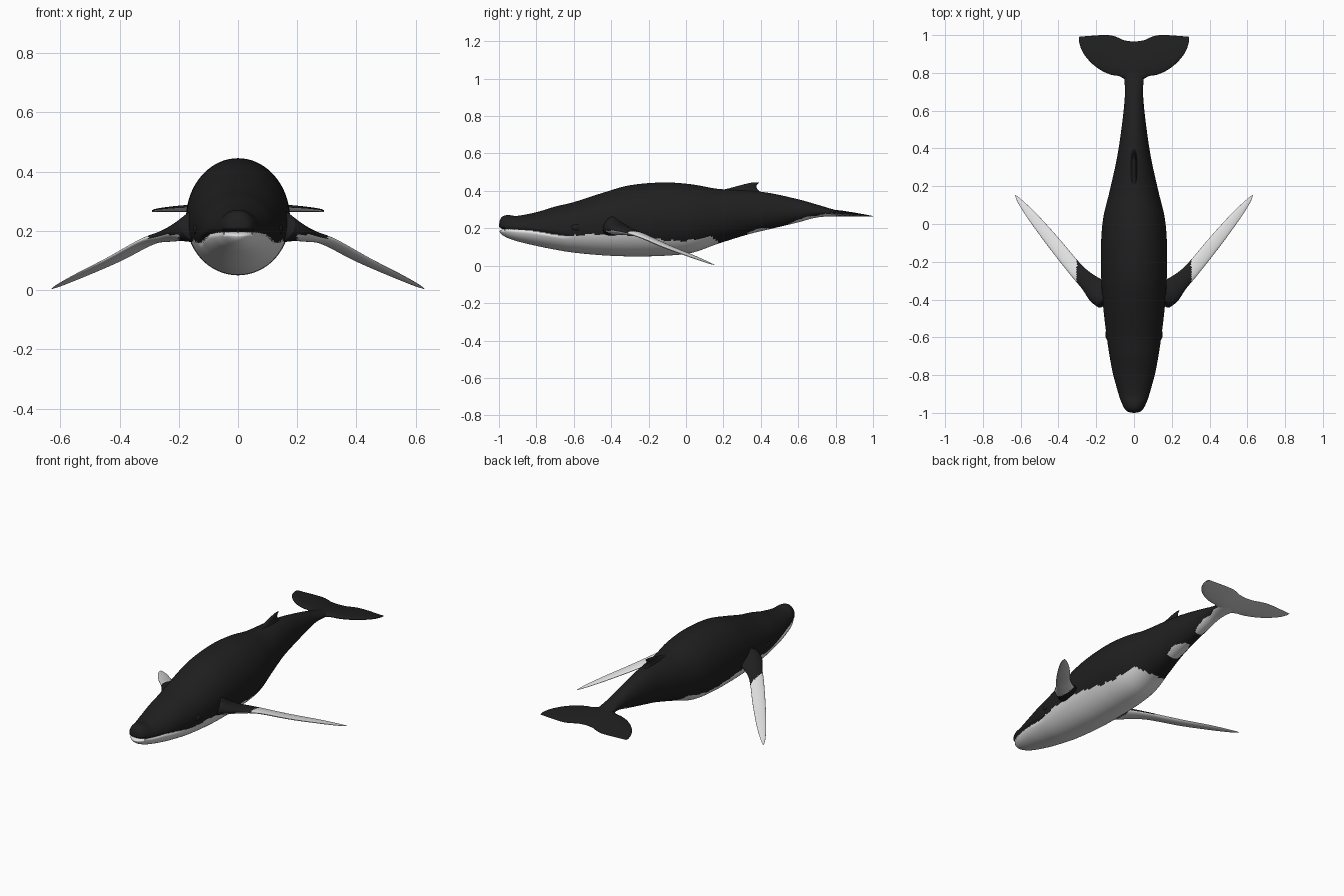
import bpy, bmesh, math
from mathutils import Vector

if "Cube" in bpy.data.objects:
    bpy.data.objects.remove(bpy.data.objects["Cube"])


def material(name, v):
    m = bpy.data.materials.new(name)
    m.diffuse_color = (v, v, v, 1)
    m.use_nodes = True
    m.node_tree.nodes["Principled BSDF"].inputs["Base Color"].default_value = m.diffuse_color
    return m


BLACK = material("charcoal skin", 0.014)
WHITE = material("white skin", 0.75)


def smooth(stations, n):
    """Catmull-Rom through the stations, n steps per span."""
    p = [Vector(s) for s in stations]
    p = [2 * p[0] - p[1]] + p + [2 * p[-1] - p[-2]]
    out = []
    for i in range(1, len(p) - 2):
        a, b, c, d = p[i - 1:i + 3]
        for k in range(n):
            t = k / n
            out.append(0.5 * (2 * b + (c - a) * t + (2 * a - 5 * b + 4 * c - d) * t * t
                              + (3 * b - a - 3 * c + d) * t ** 3))
    return out + [p[-2]]


def lerp_table(table, x):
    for (x0, v0), (x1, v1) in zip(table, table[1:]):
        if x0 <= x <= x1:
            return v0 + (v1 - v0) * (x - x0) / (x1 - x0)
    return 0


def loft(name, rings, is_white=lambda c, n: False, mirror=False):
    bm = bmesh.new()
    vs = [[bm.verts.new(p) for p in r] for r in rings]
    n = len(rings[0])
    for a, b in zip(vs, vs[1:]):
        for i in range(n):
            j = (i + 1) % n
            bm.faces.new((a[i], a[j], b[j], b[i]))
    bm.faces.new(vs[0][::-1])
    bm.faces.new(vs[-1])
    bmesh.ops.recalc_face_normals(bm, faces=bm.faces)
    for f in bm.faces:
        f.smooth = True
        f.material_index = int(is_white(f.calc_center_median(), f.normal))
    me = bpy.data.meshes.new(name)
    bm.to_mesh(me)
    bm.free()
    me.materials.append(BLACK)
    me.materials.append(WHITE)
    ob = bpy.data.objects.new(name, me)
    bpy.context.collection.objects.link(ob)
    if mirror:
        ob.modifiers.new("mirror", 'MIRROR')
    return ob


def circle(n):
    return [(math.cos(2 * math.pi * i / n), math.sin(2 * math.pi * i / n)) for i in range(n)]


# Body: y, top z, bottom z, half width
BODY = [(-1, .212, .195, .006), (-.995, .243, .178, .03), (-.98, .264, .163, .048),
        (-.95, .271, .147, .064), (-.9, .267, .130, .083), (-.8, .286, .106, .110),
        (-.7, .316, .086, .129), (-.6, .340, .070, .144), (-.45, .388, .056, .162),
        (-.3, .430, .050, .173), (-.12, .445, .053, .175), (.03, .435, .069, .163),
        (.17, .411, .117, .130), (.33, .402, .167, .094), (.45, .388, .196, .074),
        (.6, .355, .232, .055), (.7, .327, .258, .048), (.8, .298, .264, .052),
        (.88, .285, .264, .045), (.93, .276, .268, .025)]
# Height of the edge between dark back and white belly
MOUTH = [(-1.1, .200), (-.85, .191), (-.75, .176), (-.65, .158), (-.5, .168)]
BELLY = MOUTH + [(-.3, .163), (-.1, .135), (.0, .132), (.14, .158), (.19, .11), (.3, .11),
                 (.33, .18), (.42, .205), (.48, .195), (.52, .2), (.6, .25), (.7, .27),
                 (.8, .28), (1, .28)]


def body_ring(s):
    y, top, bot, w = s
    mid = bot + (top - bot) * .48
    ring = []
    for c, q in circle(120):
        z = mid + q * (top - mid if q > 0 else mid - bot)
        groove = 0
        if y < -.6:  # mouth line pressed in
            groove = math.exp(-((z - lerp_table(MOUTH, y)) / .007) ** 2) * min(1, (-.6 - y) / .15)
        ring.append((c * w * (1 - .09 * groove), y + (.02 * groove if y < -.97 else 0), z))
    return ring


def belly_rule(c, n):
    wave = .003 * math.sin(c.y * 70) * (c.y > -.6)
    return c.z < lerp_table(BELLY, c.y) + wave


loft("body", [body_ring(s) for s in smooth(BODY, 12)], belly_rule)

# Flippers: centre x, y, z, half chord, half thickness
FLIPPER = [(.12, -.385, .212, .09, .062), (.175, -.362, .198, .073, .036),
           (.235, -.312, .183, .051, .021), (.305, -.245, .164, .040, .013),
           (.42, -.105, .103, .036, .010), (.53, .030, .051, .027, .007),
           (.6, .115, .018, .014, .004), (.629, .153, .004, .002, .001)]
CHORD = Vector((.78, -.62, 0)).normalized()
UP = CHORD.cross(Vector((.62, .78, -.35)).normalized())
loft("flippers",
     [[Vector(s[:3]) + CHORD * s[3] * c + UP * s[4] * q for c, q in circle(32)]
      for s in smooth([s for s in FLIPPER], 14)],
     lambda c, n: c.x > .303 or (n.z < -.55 and c.x > .2), mirror=True)

# Tail flukes: x, leading y, trailing y, half thickness
FLUKE = [(0, .75, .965, .014), (.05, .768, .972, .013), (.08, .783, .985, .012),
         (.12, .79, .998, .011), (.17, .811, 1.0, .009), (.22, .847, .997, .007),
         (.26, .892, .994, .005), (.28, .928, .993, .004), (.291, .965, .991, .002)]
half = smooth(FLUKE, 8)
flukes = [Vector((-s[0], *s[1:])) for s in half[:0:-1]] + half


def fluke_ring(s):
    x, y0, y1, t = s
    ring = []
    for c, q in circle(32):
        y = (y0 + y1) / 2 + c * (y1 - y0) / 2
        z = .284 - (y - .78) * .09
        ring.append((x, y, z + q * t * (1 - .55 * c)))
    return ring


loft("tail_flukes", [fluke_ring(s) for s in flukes], lambda c, n: n.z < -.5)

# Dorsal fin: z, front y, back y, half thickness
DORSAL = [(.365, .12, .43, .032), (.40, .18, .392, .018), (.415, .235, .378, .012),
          (.43, .29, .378, .009), (.44, .33, .387, .006), (.446, .36, .390, .002)]
loft("dorsal_fin",
     [[(q * s[3], (s[1] + s[2]) / 2 + c * (s[2] - s[1]) / 2, s[0]) for c, q in circle(28)]
      for s in smooth(DORSAL, 6)])

# Eye bumps at the sides of the head
loft("eyes",
     [[(.139 + .013 * c * math.sin(a), -.585 + .028 * math.cos(a), .205 + .018 * q * math.sin(a))
       for c, q in circle(20)] for a in [.02 + i * (math.pi - .04) / 12 for i in range(13)]],
     mirror=True)
